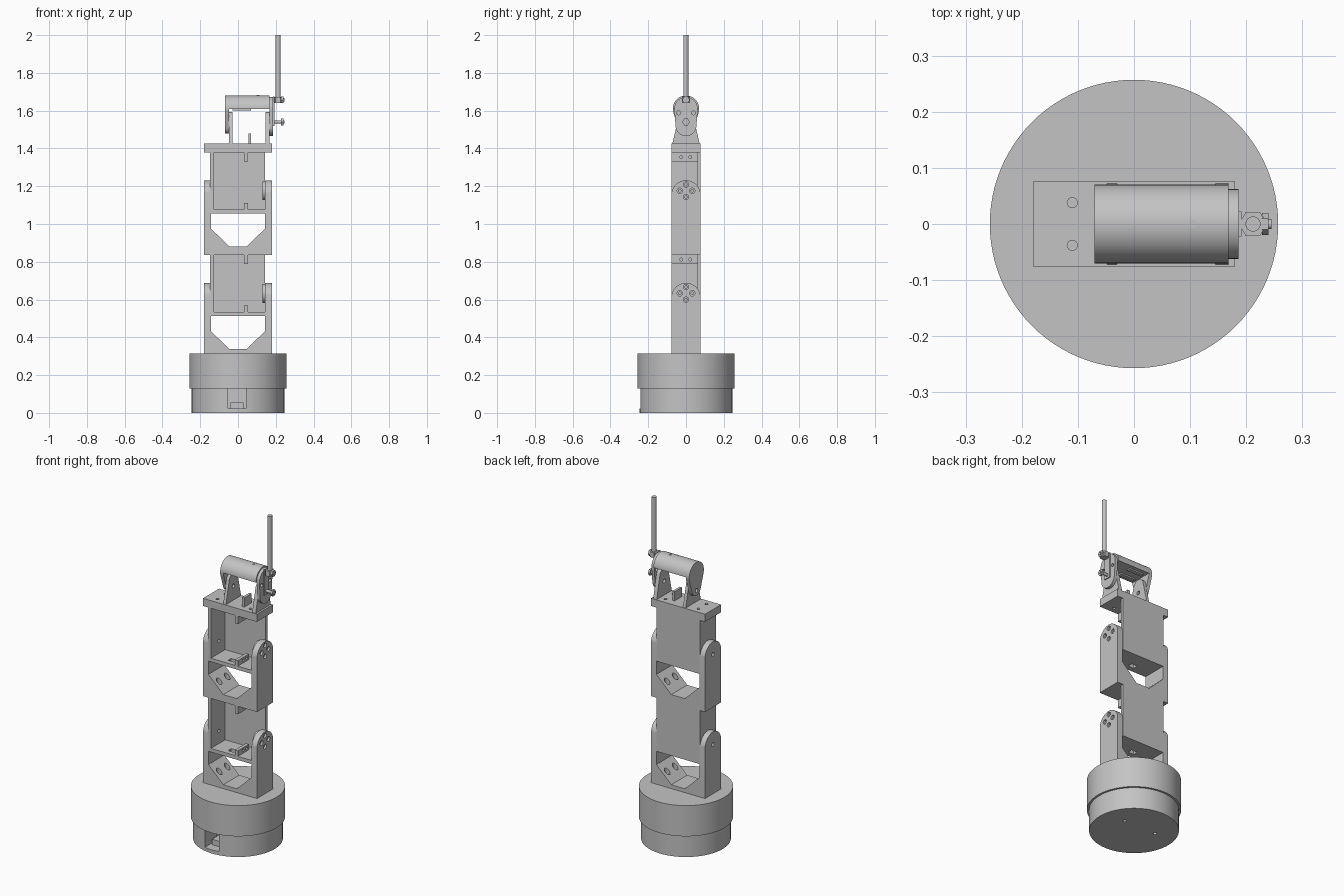
import bpy, bmesh, math

cube = bpy.data.objects.get("Cube")
if cube:
    bpy.data.objects.remove(cube, do_unlink=True)

grey = bpy.data.materials.new("light_grey")
grey.use_nodes = True
COLOUR = (0.55, 0.55, 0.55, 1)
grey.diffuse_color = COLOUR
grey.node_tree.nodes["Principled BSDF"].inputs["Base Color"].default_value = COLOUR


# Helpers: every part is a 2D outline pushed along one axis
def prism(name, pts, axis, lo, hi):
    place = {"x": lambda a, b, t: (t, a, b),
             "y": lambda a, b, t: (a, t, b),
             "z": lambda a, b, t: (a, b, t)}[axis]
    bm = bmesh.new()
    ends = [[bm.verts.new(place(a, b, t)) for a, b in pts] for t in (lo, hi)]
    for ring in ends:
        bm.faces.new(ring)
    n = len(pts)
    for i in range(n):
        j = (i + 1) % n
        bm.faces.new((ends[0][i], ends[0][j], ends[1][j], ends[1][i]))
    bmesh.ops.recalc_face_normals(bm, faces=bm.faces)
    mesh = bpy.data.meshes.new(name)
    bm.to_mesh(mesh)
    bm.free()
    mesh.materials.append(grey)
    ob = bpy.data.objects.new(name, mesh)
    bpy.context.collection.objects.link(ob)
    return ob


def box(name, x0, x1, y0, y1, z0, z1):
    return prism(name, [(x0, y0), (x1, y0), (x1, y1), (x0, y1)], "z", z0, z1)


def arc(a, b, r, start=0, end=360, n=32):
    return [(a + r * math.cos(math.radians(start + (end - start) * i / n)),
             b + r * math.sin(math.radians(start + (end - start) * i / n)))
            for i in range(n + (end - start != 360))]


def rod(name, axis, a, b, r, lo, hi, n=32):
    return prism(name, arc(a, b, r, n=n), axis, lo, hi)


def capsule(z1, r1, z2, r2):
    t = math.degrees(math.asin((r1 - r2) / (z1 - z2)))
    return arc(0, z1, r1, -t, 180 + t) + arc(0, z2, r2, 180 + t, 360 - t)


def boolean(ob, cutter, op="DIFFERENCE"):
    bpy.context.view_layer.objects.active = ob
    mod = ob.modifiers.new("cut", "BOOLEAN")
    mod.operation, mod.solver, mod.object = op, "EXACT", cutter
    bpy.ops.object.modifier_apply(modifier=mod.name)
    bpy.data.objects.remove(cutter, do_unlink=True)


def bore(ob, axis, spots, r, lo, hi):
    for a, b in spots:
        boolean(ob, rod("cutter", axis, a, b, r, lo, hi, 16))


# Round base with a cable notch in front and screw holes underneath
base = rod("base_lower", "z", 0, 0, 0.245, 0, 0.13, 96)
boolean(base, box("cutter", -0.053, 0.042, -0.3, -0.13, 0.022, 0.14))
bore(base, "z", [(0.107, 0.05), (-0.107, 0.05)], 0.01, -0.02, 0.05)
box("cable_socket", -0.04, 0.03, -0.19, -0.12, 0.02, 0.055)
rod("base_upper", "z", 0, 0, 0.257, 0.13, 0.315, 96)

D = 0.076      # half depth of the arm
PITCH = 0.543  # height of one arm segment
MOUNTS = [(x, y) for x in (-0.11, 0.11) for y in (-0.038, 0.038)]


# One arm segment: fork bracket with a motor housing between its cheeks
def segment(label, z, bottom):
    def up(h):
        return z + h
    top, pivot = up(0.395), up(0.395) - 0.077
    fork = prism(label + "_fork", [
        (-0.18, bottom), (0.18, bottom), (0.18, top), (0.144, top),
        (0.144, up(0.14)), (0.045, up(0.045)), (-0.045, up(0.045)),
        (-0.144, up(0.14)), (-0.144, top), (-0.18, top)], "y", -D, D)
    dome = [(-0.077, z - 0.1), (0.077, z - 0.1)] + arc(0, pivot, 0.077, 0, 180)
    boolean(fork, prism("cutter", dome, "x", -0.3, 0.3), "INTERSECT")
    horn = up(0.34)
    spots = [(0.033 * math.cos(k * math.pi / 2), horn + 0.033 * math.sin(k * math.pi / 2))
             for k in range(4)]
    bore(fork, "x", spots, 0.014, 0.168, 0.2)
    bore(fork, "x", spots, 0.007, 0.12, 0.2)
    bore(fork, "x", [(0, pivot)], 0.012, -0.2, -0.12)
    bore(fork, "z", [(x * 0.9, y) for x, y in MOUNTS], 0.016, up(0.035), up(0.2))
    rod(label + "_motor_horn", "x", 0, horn, 0.05, 0.131, 0.144)

    # Housing: floor, back and one side as a single open tray
    roof = up(PITCH)
    back = box(label + "_housing_back", -0.147, 0.142, 0.06, D, up(0.22), roof)
    side = box(label + "_housing_side", -0.147, -0.127, -D, 0.06, up(0.22), roof)
    floor = box(label + "_housing_floor", -0.127, 0.142, -D, 0.06, up(0.22), up(0.242))
    bore(side, "x", [(0, pivot)], 0.01, -0.2, -0.1)
    boolean(floor, box("cutter", -0.035, 0.005, -0.045, -0.015, up(0.2), up(0.3)))
    for part, lo, hi in (("upper", up(0.495), roof), ("lower", up(0.24), up(0.275))):
        rib = box(f"{label}_{part}_rib", 0.032, 0.052, -D, 0.06 if part == "upper" else 0.03, lo, hi)
        bore(rib, "x", [(-0.025, (lo + hi) / 2), (0.022 if part == "upper" else 0.008, (lo + hi) / 2)],
             0.008, 0, 0.1)


segment("lower", 0.293, 0.315)
segment("upper", 0.836, 0.836)

# Top plate
plate = box("top_plate", -0.18, 0.18, -D, D, 1.379, 1.425)
bore(plate, "z", MOUNTS, 0.009, 1.36, 1.44)
box("plate_stop", 0.055, 0.07, -0.04, 0.03, 1.425, 1.48)

# Wrist stands
stand = [(-0.072, 1.425), (0.072, 1.425)] + arc(0, 1.55, 0.042, 15, 165)
for name, x0, x1 in (("right_stand", -0.048, -0.03), ("left_stand", 0.145, 0.168)):
    leg = prism(name, stand, "x", x0, x1)
    bore(leg, "x", [(0, 1.51)], 0.012, x0 - 0.05, x1 + 0.05)

# Wrist bar with its hanging arms
prism("wrist_bar", arc(0, 1.61, 0.07, 0, 180, 48), "x", -0.07, 0.168)
bar_pin = rod("bar_pin", "z", 0.105, 0, 0.008, 1.67, 1.682, 16)
for y in (-0.035, 0.035):
    box("bar_rail", -0.03, 0.07, y - 0.012, y + 0.012, 1.602, 1.611)
arm = prism("right_wrist_arm", capsule(1.61, 0.07, 1.52, 0.042), "x", -0.07, -0.048)
bore(arm, "x", [(0, 1.51)], 0.012, -0.1, -0.04)
cheek = prism("left_wrist_cheek", capsule(1.61, 0.062, 1.52, 0.055), "x", 0.168, 0.186)
bore(cheek, "x", [(-0.04, 1.588), (0.04, 1.588)], 0.01, 0.15, 0.2)

# Rod holder: strap, two cross bolts with hex heads, joiner and tall rod
box("holder_strap", 0.186, 0.192, -0.022, 0.022, 1.52, 1.675)
for z in (1.54, 1.657):
    rod("cross_bolt", "x", 0, z, 0.009, 0.18, 0.245, 16)
    rod("bolt_nut", "x", 0, z, 0.02, 0.228, 0.24, 6)
rod("rod_joiner", "z", 0.212, 0, 0.025, 1.641, 1.673, 6)
rod("tall_rod", "z", 0.212, 0, 0.0135, 1.645, 2.0, 24)

# Smooth the round walls, keep the edges sharp
bpy.ops.object.select_all(action="DESELECT")
for ob in bpy.context.collection.objects:
    if ob.type == "MESH" and grey.name in ob.data.materials:
        ob.select_set(True)
        bpy.context.view_layer.objects.active = ob
bpy.ops.object.shade_smooth_by_angle(angle=math.radians(30))
